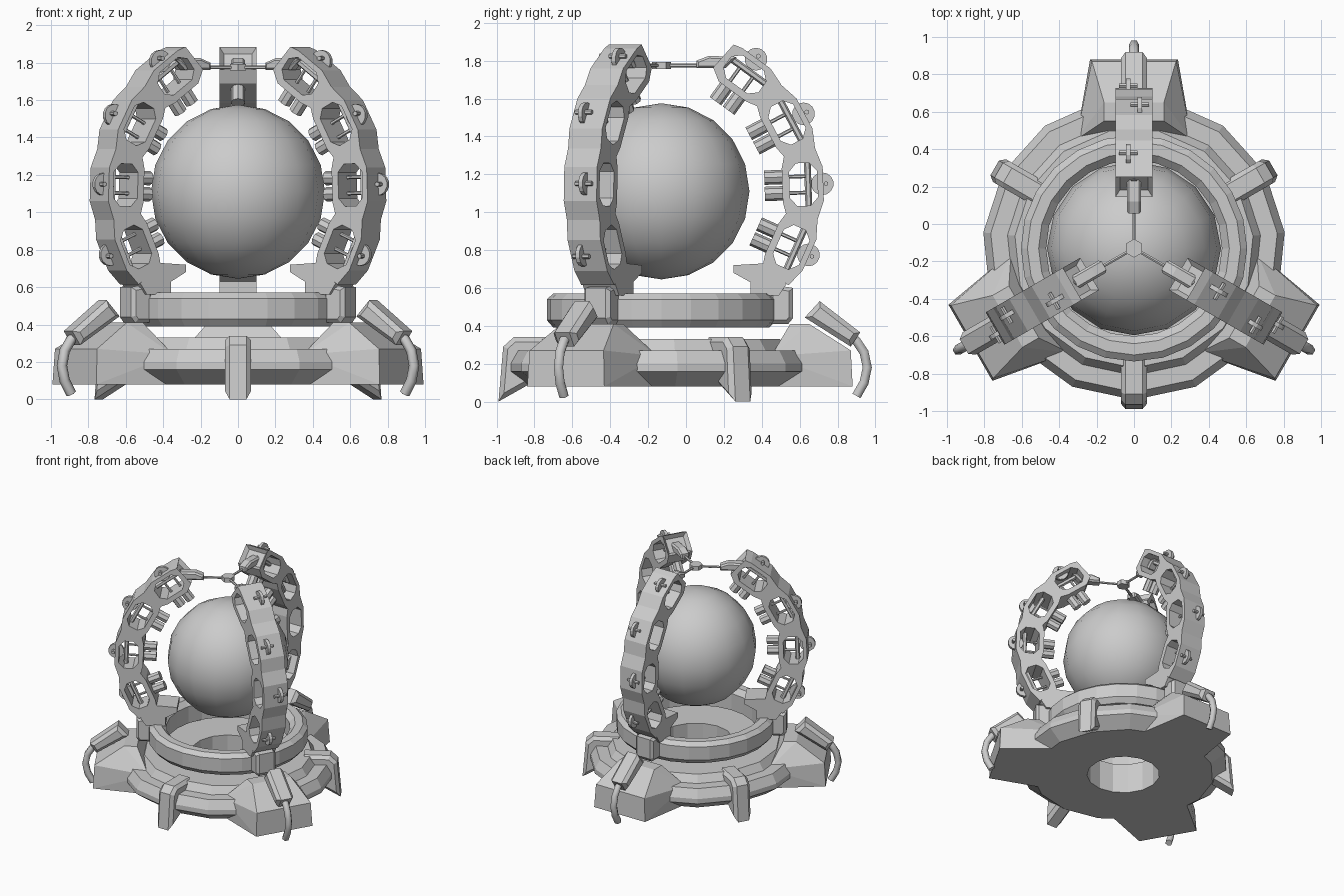
import bpy, bmesh
from math import sin, cos, pi, radians
from mathutils import Vector, Matrix

old = bpy.data.objects.get("Cube")
if old:
    bpy.data.objects.remove(old)

steel = bpy.data.materials.new("grey metal")
steel.use_nodes = True
GREY = (0.6, 0.6, 0.6, 1)
steel.diffuse_color = GREY
steel.node_tree.nodes["Principled BSDF"].inputs["Base Color"].default_value = GREY

CENTRE = Matrix.Translation((0, -0.13, 0))
SPOKES = [("back", 0), ("right", 120), ("left", 240)]


def link(name, data, turn=0):
    ob = bpy.data.objects.new(name, data)
    bpy.context.collection.objects.link(ob)
    ob.matrix_world = CENTRE @ Matrix.Rotation(radians(turn), 4, "Z")
    return ob


def finish(bm, name, spokes=True):
    """Turn the bmesh into one object, or one for each of the three spokes."""
    bmesh.ops.recalc_face_normals(bm, faces=bm.faces)
    mesh = bpy.data.meshes.new(name)
    bm.to_mesh(mesh)
    bm.free()
    mesh.materials.append(steel)
    if not spokes:
        return link(name, mesh)
    for side, turn in SPOKES:
        link(f"{name}_{side}", mesh, turn)


def prism(bm, profile, half, bevel=0):
    """Extrude an outline of (radius, height) points across x."""
    part = bmesh.new()
    a, b = [[part.verts.new((x, r, z)) for r, z in profile] for x in (-half, half)]
    part.faces.new(a)
    part.faces.new(b)
    for i in range(len(a)):
        part.faces.new((a[i - 1], a[i], b[i], b[i - 1]))
    bmesh.ops.recalc_face_normals(part, faces=part.faces)
    if bevel:
        rims = [e for e in part.edges if abs(e.verts[0].co.x - e.verts[1].co.x) < 1e-5]
        bmesh.ops.bevel(part, geom=rims, offset=bevel, segments=1, affect="EDGES")
    temp = bpy.data.meshes.new("temp")
    part.to_mesh(temp)
    part.free()
    bm.from_mesh(temp)
    bpy.data.meshes.remove(temp)


def rod(bm, a, b, radius, sides=8):
    a, b = Vector(a), Vector(b)
    d = b - a
    m = Matrix.Translation((a + b) / 2) @ d.to_track_quat("Z", "Y").to_matrix().to_4x4()
    bmesh.ops.create_cone(bm, cap_ends=True, segments=sides, radius1=radius,
                          radius2=radius, depth=d.length, matrix=m)


def lathe(name, profile, sides):
    """Closed ring from a (radius, height) outline."""
    bm = bmesh.new()
    rings = []
    for k in range(sides):
        t = 2 * pi * k / sides - pi / 2
        rings.append([bm.verts.new((r * cos(t), r * sin(t), z)) for r, z in profile])
    for k in range(sides):
        p, q = rings[k - 1], rings[k]
        for i in range(len(profile)):
            bm.faces.new((p[i - 1], p[i], q[i], q[i - 1]))
    return finish(bm, name, False)


# Base plate, floating ring and core
lathe("base_plate", [(0.28, 0.08), (0.70, 0.08), (0.81, 0.16), (0.81, 0.2), (0.77, 0.27),
                     (0.68, 0.27), (0.64, 0.33), (0.28, 0.33)], 15)
lathe("upper_ring", [(0.47, 0.39), (0.57, 0.39), (0.605, 0.43), (0.605, 0.54),
                     (0.57, 0.57), (0.51, 0.57), (0.47, 0.53)], 24)
bm = bmesh.new()
bmesh.ops.create_uvsphere(bm, u_segments=16, v_segments=10, radius=0.465,
                          matrix=Matrix.Translation((0, 0, 1.11)))
core = finish(bm, "core_sphere", False)
bpy.context.view_layer.objects.active = core
core.select_set(True)
bpy.ops.object.shade_smooth_by_angle(angle=radians(40))

# Sloped pods around the base
bm = bmesh.new()
for x, r, z in [(0.31, 0.55, 0.08), (0.235, 1.01, 0.08), (0.31, 0.58, 0.24),
                (0.225, 1.0, 0.27), (0.16, 0.68, 0.41), (0.16, 0.78, 0.41)]:
    for s in (-1, 1):
        bm.verts.new((s * x, r, z))
bmesh.ops.convex_hull(bm, input=bm.verts)
bmesh.ops.dissolve_limit(bm, angle_limit=radians(2), verts=bm.verts, edges=bm.edges)
finish(bm, "pod")

# Tilted canister and its drooping pipe
bm = bmesh.new()
prism(bm, [(0.836, 0.53), (1.05, 0.365), (1.0, 0.29), (0.757, 0.444)], 0.07, 0.025)
finish(bm, "canister")
curve = bpy.data.curves.new("pipe", "CURVE")
curve.dimensions = "3D"
curve.bevel_depth = 0.028
curve.bevel_resolution = 1
curve.use_fill_caps = True
curve.materials.append(steel)
path = [(0.97, 0.36), (1.03, 0.32), (1.07, 0.26), (1.087, 0.18), (1.07, 0.1), (1.03, 0.03)]
line = curve.splines.new("POLY")
line.points.add(len(path) - 1)
for point, (r, z) in zip(line.points, path):
    point.co = (0, r, z, 1)
for side, turn in SPOKES:
    link(f"pipe_{side}", curve, turn)

# Feet between the pods
bm = bmesh.new()
prism(bm, [(-0.86, 0), (-0.835, 0.29), (-0.78, 0.34), (-0.58, 0.34),
           (-0.58, 0.1), (-0.7, 0.09)], 0.07, 0.025)
finish(bm, "foot")

# Curved arms: four framed segments with open windows
ARC = 1.12
HALF = 13
SEGMENTS = [54, 28, 2, -24]


def polar(deg, r):
    return r * cos(radians(deg)), ARC + r * sin(radians(deg))


def local(deg, r, t, x=0):
    """Point at a radius on a segment, shifted along its tangent and across."""
    y, z = polar(deg, r)
    return Vector((x, y - t * sin(radians(deg)), z + t * cos(radians(deg))))


bm = bmesh.new()
caps = []
for a in SEGMENTS:
    top = (a + 9.5, 0.855) if a == SEGMENTS[0] else (a + HALF, 0.84)
    tip = (a + HALF, 0.70) if a == SEGMENTS[0] else (a + HALF, 0.67)
    outline = [polar(*p) for p in [(a - HALF, 0.67), (a - HALF, 0.84), (a - 6, 0.86),
                                   (a + 6, 0.86), top, tip, (a + 8, 0.645), (a - 8, 0.645)]]
    hole = [local(a, r, t) for r, t in [(0.715, -0.113), (0.785, -0.113), (0.825, -0.07),
                                        (0.825, 0.07), (0.785, 0.113), (0.715, 0.113),
                                        (0.677, 0.07), (0.677, -0.07)]]
    o = [[bm.verts.new((x, *p)) for p in outline] for x in (-0.1, 0.1)]
    h = [[bm.verts.new((x, p.y, p.z)) for p in hole] for x in (-0.1, 0.1)]
    for i in range(8):
        for k in (0, 1):
            bm.faces.new((o[k][i - 1], o[k][i], h[k][i], h[k][i - 1]))
        bm.faces.new((h[0][i - 1], h[0][i], h[1][i], h[1][i - 1]))
        first, last = a == SEGMENTS[0], a == SEGMENTS[-1]
        if i not in (1, 5) or (i == 5 and first) or (i == 1 and last):
            f = bm.faces.new((o[0][i - 1], o[0][i], o[1][i], o[1][i - 1]))
            if i == 5:
                caps.append(f)
bmesh.ops.remove_doubles(bm, verts=bm.verts, dist=0.0005)
bmesh.ops.recalc_face_normals(bm, faces=bm.faces)
bmesh.ops.inset_individual(bm, faces=caps, thickness=0.035, depth=-0.03)
finish(bm, "arm")

# Inner prongs, window bars and outer wheels on every segment
prongs, bars, wheels = bmesh.new(), bmesh.new(), bmesh.new()
for n, a in enumerate(SEGMENTS):
    shift = 0.03 if n % 2 else -0.03
    for t in (-0.043, 0.043):
        rod(prongs, local(a, 0.545, t), local(a, 0.66, t), 0.038)
        rod(bars, local(a, 0.65, t), local(a, 0.78, t), 0.01, 6)
    rod(bars, local(a, 0.775, -0.12), local(a, 0.775, 0.12), 0.018, 6)
    rod(wheels, local(a, 0.85, 0, shift - 0.012), local(a, 0.85, 0, shift + 0.012), 0.06, 14)
    rod(wheels, local(a, 0.87, 0, shift - 0.05), local(a, 0.87, 0, shift + 0.05), 0.013, 6)
finish(prongs, "inner_prongs")
finish(bars, "window_bars")
finish(wheels, "outer_wheels")

# Brackets and clamps joining the arms to the ring
bm = bmesh.new()
prism(bm, [(0.38, 0.72), (0.55, 0.73), (0.66, 0.62), (0.62, 0.56), (0.47, 0.56),
           (0.47, 0.63), (0.38, 0.68)], 0.1)
finish(bm, "arm_bracket")
bm = bmesh.new()
prism(bm, [(0.57, 0.41), (0.67, 0.41), (0.695, 0.44), (0.695, 0.6), (0.57, 0.62)], 0.08, 0.02)
finish(bm, "ring_clamp")

# Tip emitters, thin struts and the central hub
bm = bmesh.new()
prism(bm, [(0.185, 1.76), (0.34, 1.76), (0.4, 1.82), (0.25, 1.825), (0.185, 1.80)], 0.038, 0.012)
finish(bm, "tip_emitter")
bm = bmesh.new()
rod(bm, (0, 0, 1.775), (0, 0.2, 1.775), 0.01, 6)
finish(bm, "hub_strut")
bm = bmesh.new()
rod(bm, (0, 0, 1.757), (0, 0, 1.793), 0.05, 6)
finish(bm, "centre_hub", False)
